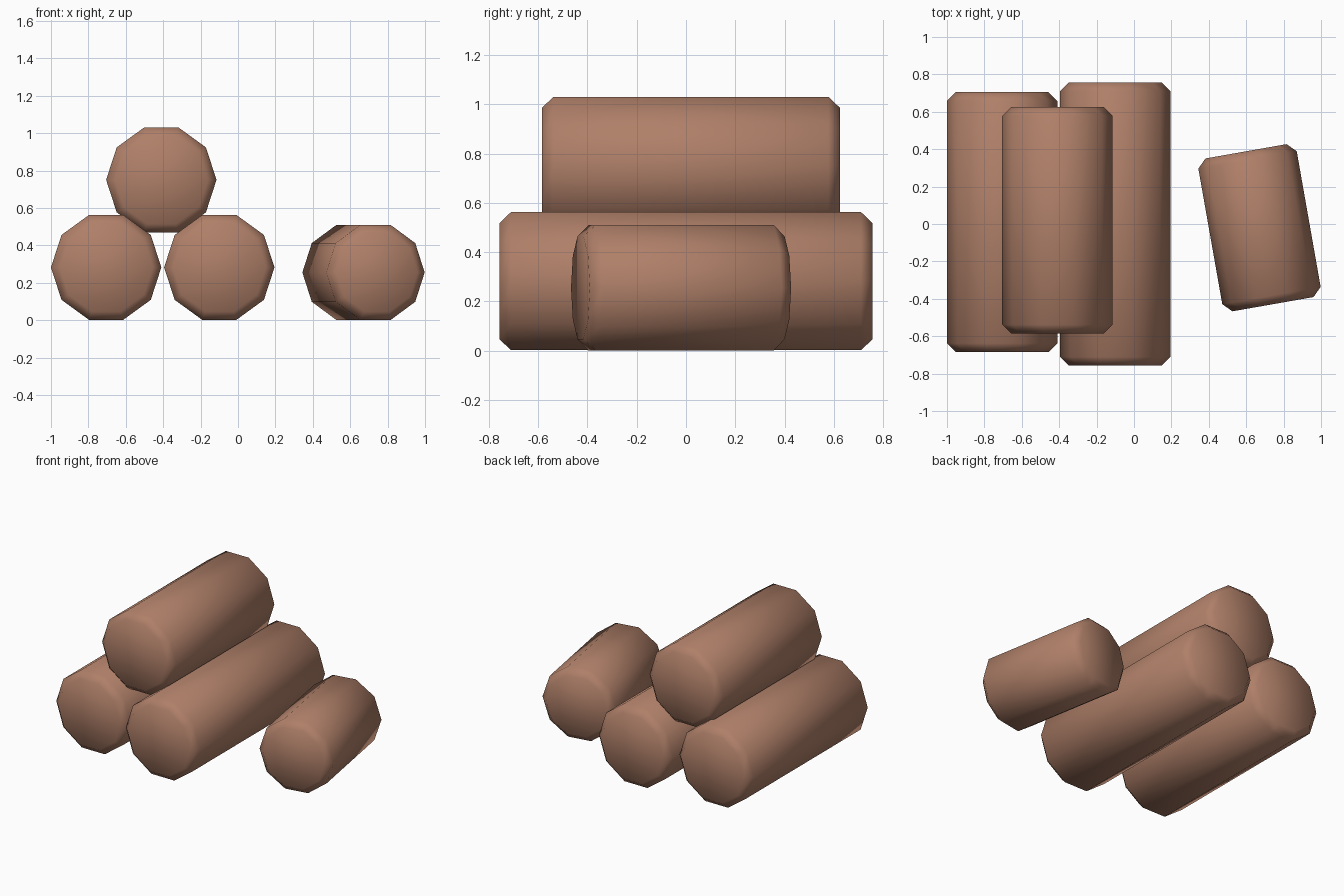
import bpy, bmesh, math
from mathutils import Matrix

if "Cube" in bpy.data.objects:
    bpy.data.objects.remove(bpy.data.objects["Cube"])

wood = bpy.data.materials.new("reddish brown wood")
wood.diffuse_color = (0.43, 0.214, 0.14, 1)
wood.use_nodes = True
wood.node_tree.nodes["Principled BSDF"].inputs["Base Color"].default_value = wood.diffuse_color


def log(name, x, y, z, radius, length, turn=0.0, chamfer=0.047):
    """Ten-sided log lying along y, with chamfered ends."""
    bm = bmesh.new()
    half = length / 2
    rings = [(-half, radius - chamfer), (-half + chamfer, radius),
             (half - chamfer, radius), (half, radius - chamfer)]
    loops = []
    for yy, r in rings:
        loops.append([bm.verts.new((r * math.cos(i * math.tau / 10), yy,
                                    r * math.sin(i * math.tau / 10)))
                      for i in range(10)])
    for a, b in zip(loops, loops[1:]):
        for i in range(10):
            j = (i + 1) % 10
            bm.faces.new((a[i], a[j], b[j], b[i]))
    # End caps
    bm.faces.new(loops[0])
    bm.faces.new(loops[-1])
    bmesh.ops.recalc_face_normals(bm, faces=bm.faces)
    for f in bm.faces:
        f.smooth = True
    mesh = bpy.data.meshes.new(name)
    bm.to_mesh(mesh)
    bm.free()
    mesh.materials.append(wood)
    obj = bpy.data.objects.new(name, mesh)
    obj.location = (x, y, z)
    obj.rotation_euler.z = math.radians(turn)
    bpy.context.collection.objects.link(obj)


# Stack of three logs
log("left_log", -0.705, 0.01, 0.282, 0.295, 1.39)
log("middle_log", -0.10, 0.0, 0.282, 0.295, 1.515)
log("top_log", -0.41, 0.02, 0.75, 0.295, 1.21)
# Short loose log lying askew beside the stack
log("loose_log", 0.671, -0.02, 0.255, 0.267, 0.83, turn=10)
